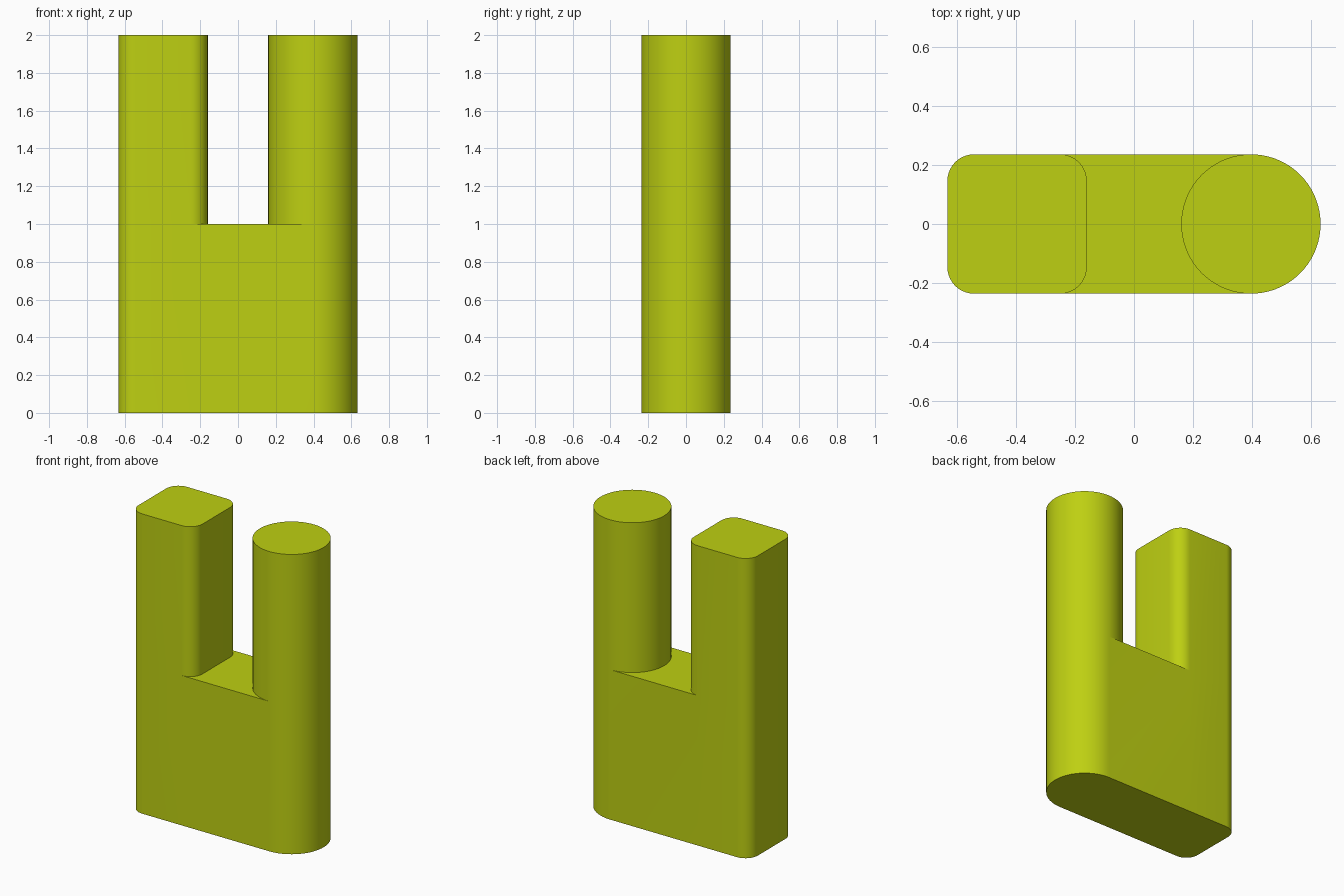
import bpy
import bmesh
import math

if "Cube" in bpy.data.objects:
    bpy.data.objects.remove(bpy.data.objects["Cube"], do_unlink=True)

HALF = 0.236          # half depth, also the round post's radius
FILLET = 0.09         # corner radius of the square post
POST_X = 0.396        # distance of each post's axis from the middle
MID, TOP = 1.0, 2.0   # heights of the slot floor and the post tops

# Material
olive = bpy.data.materials.new("yellow_green")
olive.use_nodes = True
colour = (0.515, 0.63, 0.006, 1.0)
olive.diffuse_color = colour
olive.node_tree.nodes["Principled BSDF"].inputs["Base Color"].default_value = colour


def arc(cx, cy, r, start, end, steps):
    angles = [math.radians(start + (end - start) * i / steps) for i in range(steps + 1)]
    return [(cx + r * math.cos(a), cy + r * math.sin(a)) for a in angles]


def cap(bm, outline, z, down=False):
    verts = [bm.verts.new((x, y, z)) for x, y in outline]
    bm.faces.new(verts[::-1] if down else verts)


def walls(bm, outline, z0, z1):
    low = [bm.verts.new((x, y, z0)) for x, y in outline]
    high = [bm.verts.new((x, y, z1)) for x, y in outline]
    for i in range(len(outline)):
        j = (i + 1) % len(outline)
        bm.faces.new((low[i], low[j], high[j], high[i]))


# Half outlines, counter-clockwise
c = HALF - FILLET
left, right = -POST_X - c, -POST_X + c
square_inner = arc(right, -c, FILLET, -90, 0, 10) + arc(right, c, FILLET, 0, 90, 10)
square_outer = arc(left, c, FILLET, 90, 180, 10) + arc(left, -c, FILLET, 180, 270, 10)
round_outer = arc(POST_X, 0, HALF, -90, 90, 36)
round_inner = arc(POST_X, 0, HALF, 90, 270, 36)

# Full outlines
square_post = square_inner + square_outer
round_post = round_outer + round_inner[1:-1]
slot_floor = round_inner[::-1] + square_inner[::-1]
base = square_outer + [square_inner[0]] + round_outer + [square_inner[-1]]

# Base with slot floor, and the two posts rising from it
bm = bmesh.new()
cap(bm, base, 0, down=True)
walls(bm, base, 0, MID)
cap(bm, slot_floor, MID)
for post in (square_post, round_post):
    walls(bm, post, MID, TOP)
    cap(bm, post, TOP)
bmesh.ops.remove_doubles(bm, verts=bm.verts, dist=0.0001)

mesh = bpy.data.meshes.new("two_post_block")
bm.to_mesh(mesh)
bm.free()
mesh.materials.append(olive)
block = bpy.data.objects.new("two_post_block", mesh)
bpy.context.collection.objects.link(block)

# Smooth round sides, sharp rims
bpy.ops.object.select_all(action='DESELECT')
block.select_set(True)
bpy.context.view_layer.objects.active = block
bpy.ops.object.shade_smooth_by_angle(angle=math.radians(30))
